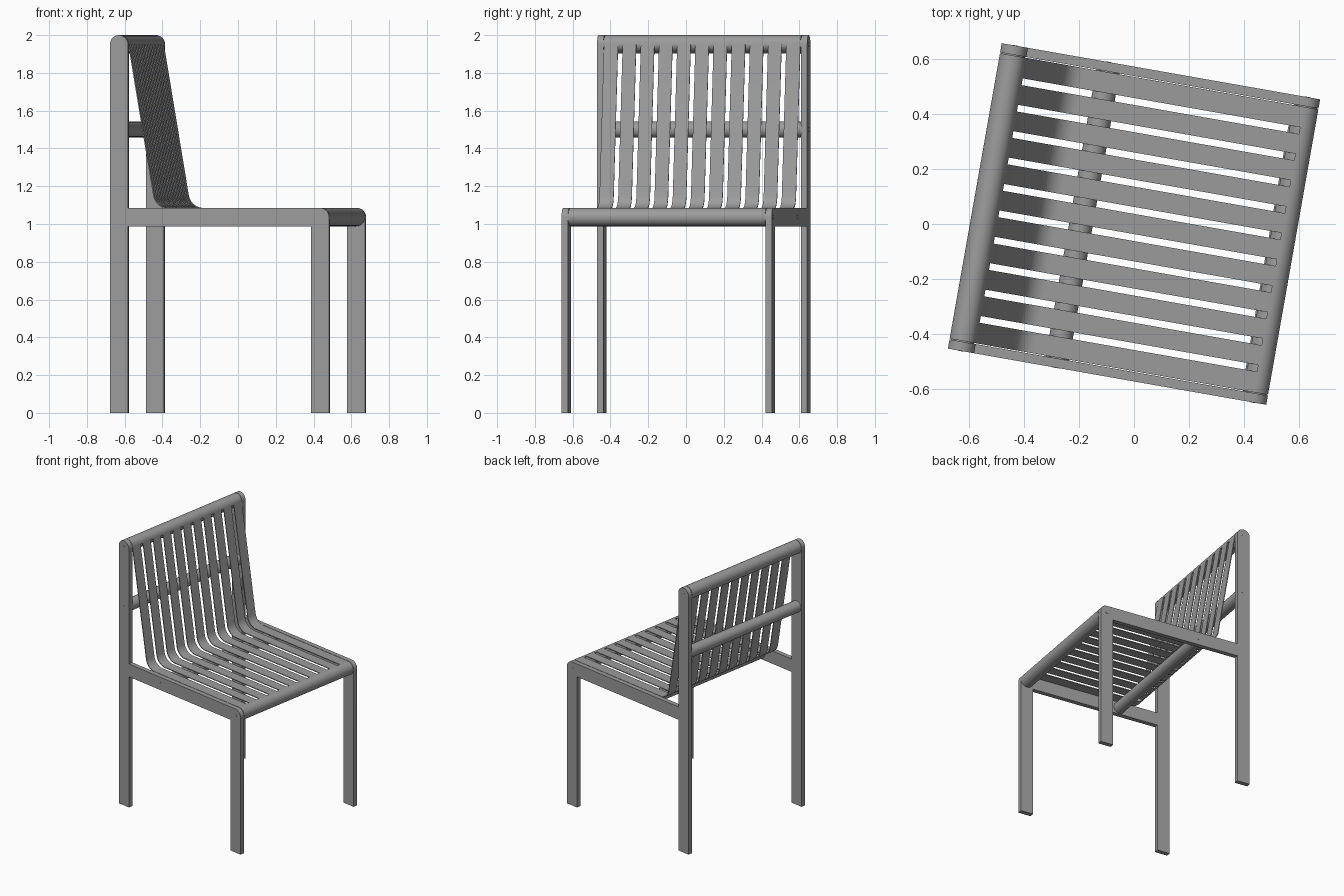
import bpy, bmesh
from math import sin, cos, tan, radians, pi
from mathutils import Matrix

if "Cube" in bpy.data.objects:
    bpy.data.objects.remove(bpy.data.objects["Cube"])

TURN = radians(-10)          # whole chair is turned on the floor
X, Y = 0.589, 0.565          # half depth, half width
W, T = 0.097, 0.034          # bar width, bar thickness
R = W / 2                    # outer radius of rolled edges
SEAT_Z = 1.085
SHEET = 0.006
INNER = Y - T
BACK = (-X + R, 2 - R)       # top rod centre (x, z)
FRONT = (X - R, SEAT_Z - R)  # front rod centre
LEAN = radians(9.5)

# dark grey paint
paint = bpy.data.materials.new("dark_grey")
paint.diffuse_color = (0.33, 0.33, 0.33, 1)
paint.use_nodes = True
paint.node_tree.nodes["Principled BSDF"].inputs["Base Color"].default_value = paint.diffuse_color


def finish(bm, name, solid=0):
    me = bpy.data.meshes.new(name)
    bm.to_mesh(me)
    bm.free()
    me.materials.append(paint)
    ob = bpy.data.objects.new(name, me)
    bpy.context.collection.objects.link(ob)
    ob.rotation_euler.z = TURN
    bpy.ops.object.select_all(action='DESELECT')
    ob.select_set(True)
    bpy.context.view_layer.objects.active = ob
    if solid:
        mod = ob.modifiers.new("thickness", 'SOLIDIFY')
        mod.thickness = solid
        mod.offset = -1
        bpy.ops.object.modifier_apply(modifier=mod.name)
    bpy.ops.object.shade_smooth_by_angle(angle=radians(30))
    return ob


def arc(c, r, a0, a1, n):
    return [(c[0] + r * cos(a0 + (a1 - a0) * i / n),
             c[1] + r * sin(a0 + (a1 - a0) * i / n)) for i in range(n + 1)]


def rod(name, x, z, r, y0, y1, seg=32):
    bm = bmesh.new()
    m = Matrix.Translation((x, (y0 + y1) / 2, z)) @ Matrix.Rotation(pi / 2, 4, 'X')
    bmesh.ops.create_cone(bm, cap_ends=True, segments=seg, radius1=r, radius2=r,
                          depth=y1 - y0, matrix=m)
    return finish(bm, name)


# side frames: tall back post, seat rail and front leg in one outline
outline = [(-X, 0), (-X + W, 0), (-X + W, SEAT_Z - W), (X - W, SEAT_Z - W), (X - W, 0), (X, 0)]
outline += arc(FRONT, R, 0, pi / 2, 10)
outline += [(-X + W, SEAT_Z)]
outline += arc(BACK, R, 0, pi, 20)
for name, y in (("right_side_frame", -Y), ("left_side_frame", INNER)):
    bm = bmesh.new()
    face = bm.faces.new([bm.verts.new((x, y, z)) for x, z in outline])
    ext = bmesh.ops.extrude_face_region(bm, geom=[face])
    vs = [v for v in ext["geom"] if isinstance(v, bmesh.types.BMVert)]
    bmesh.ops.translate(bm, verts=vs, vec=(0, T, 0))
    bmesh.ops.recalc_face_normals(bm, faces=bm.faces)
    finish(bm, name)

# cross rods and their screw heads
rods = {"top_rod": BACK, "back_rod": (BACK[0], 1.5),
        "seat_rod": (-0.19, FRONT[1]), "front_rod": FRONT}
for name, (x, z) in rods.items():
    rod(name, x, z, R - SHEET + 0.0005, -INNER - 0.002, INNER + 0.002)
    for side in (-1, 1):
        ys = sorted((side * (Y - 0.01), side * (Y + 0.001)))
        rod(name + "_screw", x, z, 0.011, *ys, seg=16)

# bent seat sheet profile: rolled top, leaning back, bend, seat, rolled front
bend = 0.08
top = arc(BACK, R, LEAN + 1.5 * pi, LEAN, 30)
corner_x = top[-1][0] + (top[-1][1] - SEAT_Z) * tan(LEAN)
centre = (corner_x + bend * tan((pi / 2 - LEAN) / 2), SEAT_Z + bend)
mid = arc(centre, bend, pi + LEAN, 1.5 * pi, 12)
nose = arc(FRONT, R, pi / 2, -pi, 30)
slot_top = (top[-1][0] + 0.008 * sin(LEAN), top[-1][1] - 0.008 * cos(LEAN))
slot_front = (nose[0][0] - 0.006, nose[0][1])
path = top + [slot_top] + mid + [slot_front] + nose
first, last = len(top), len(top) + 1 + len(mid)

# ten slots across the width leave eleven slats; thin gap beside each frame
edge = INNER - 0.003
ys = [-edge]
for i in range(10):
    c = (i - 4.5) * 0.0977
    ys += [c - 0.0125, c + 0.0125]
ys.append(edge)
bm = bmesh.new()
grid = [[bm.verts.new((x, y, z)) for y in ys] for x, z in path]
for i in range(len(path) - 1):
    for j in range(len(ys) - 1):
        if j % 2 and first <= i < last:
            continue
        bm.faces.new((grid[i][j], grid[i + 1][j], grid[i + 1][j + 1], grid[i][j + 1]))
finish(bm, "slatted_seat_and_back", SHEET)
